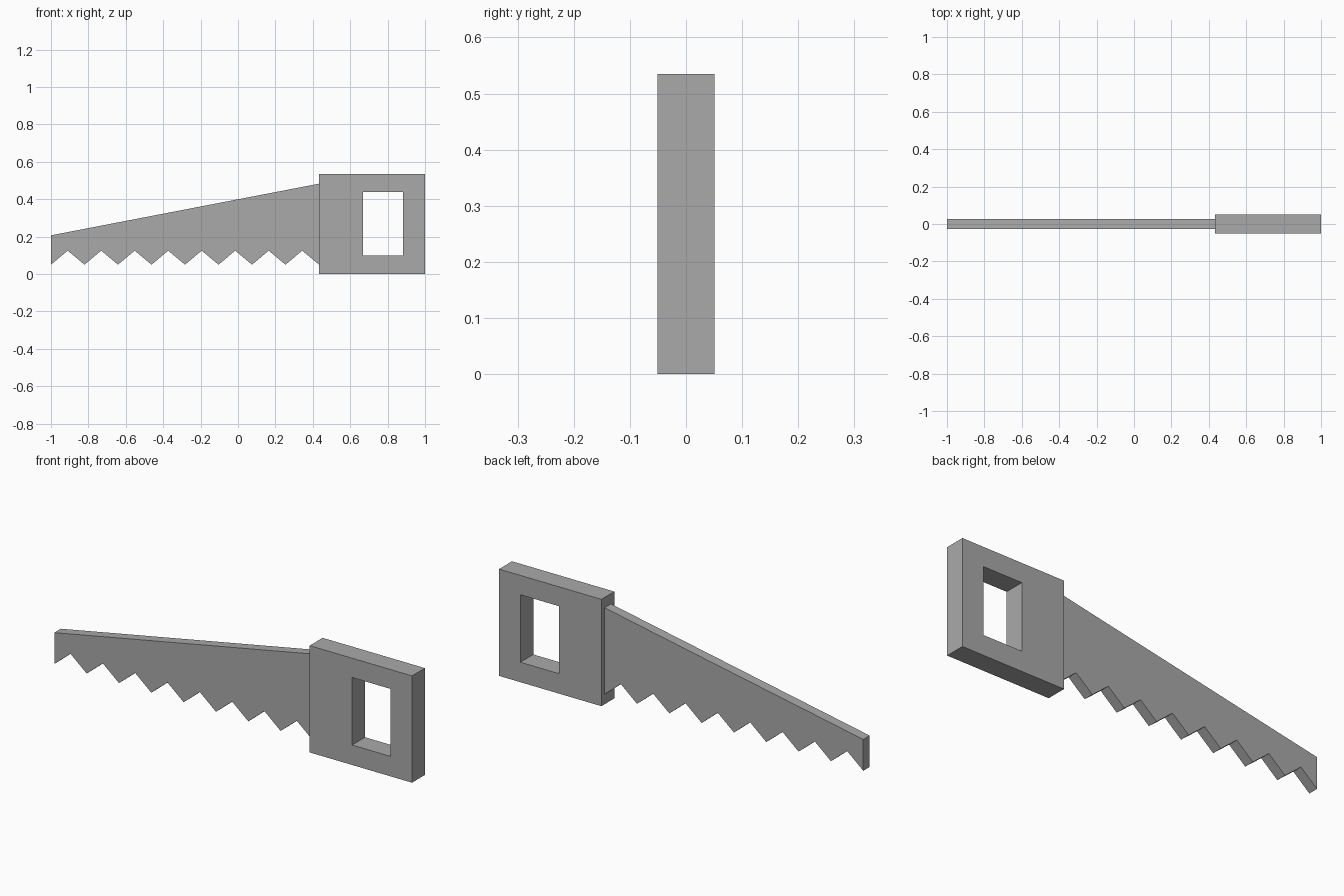
import bpy
import bmesh

if "Cube" in bpy.data.objects:
    bpy.data.objects.remove(bpy.data.objects["Cube"], do_unlink=True)

# Single plain grey
grey = bpy.data.materials.new("plain grey")
grey.use_nodes = True
color = (0.4, 0.4, 0.4, 1)
grey.diffuse_color = color
grey.node_tree.nodes["Principled BSDF"].inputs["Base Color"].default_value = color


def make_object(name, bm):
    bmesh.ops.recalc_face_normals(bm, faces=bm.faces)
    mesh = bpy.data.meshes.new(name)
    bm.to_mesh(mesh)
    bm.free()
    mesh.materials.append(grey)
    obj = bpy.data.objects.new(name, mesh)
    bpy.context.collection.objects.link(obj)
    return obj


def extrude_faces(bm, depth):
    """Give flat faces lying at y = -depth / 2 their full thickness."""
    result = bmesh.ops.extrude_face_region(bm, geom=bm.faces[:], use_keep_orig=True)
    moved = [v for v in result["geom"] if isinstance(v, bmesh.types.BMVert)]
    bmesh.ops.translate(bm, verts=moved, vec=(0, depth, 0))


# Blade: tapered profile with a row of triangular teeth along the bottom
TIP, JOINT, TEETH = -1.0, 0.433, 8
BLADE_DEPTH = 0.051
step = (JOINT - TIP) / (2 * TEETH)
outline = [(TIP + i * step, 0.125 if i % 2 else 0.05) for i in range(2 * TEETH + 1)]
outline += [(JOINT, 0.483), (TIP, 0.207)]
bm = bmesh.new()
bm.faces.new([bm.verts.new((x, -BLADE_DEPTH / 2, z)) for x, z in outline])
extrude_faces(bm, BLADE_DEPTH)
make_object("blade", bm)

# Handle: rectangular frame around the grip opening
HANDLE_DEPTH = 0.102


def rectangle(bm, x0, x1, z0, z1):
    corners = [(x0, z0), (x1, z0), (x1, z1), (x0, z1)]
    return [bm.verts.new((x, -HANDLE_DEPTH / 2, z)) for x, z in corners]


bm = bmesh.new()
outer = rectangle(bm, JOINT, 1.0, 0.0, 0.535)
inner = rectangle(bm, 0.668, 0.882, 0.1, 0.438)
for i in range(4):
    j = (i + 1) % 4
    bm.faces.new((outer[i], outer[j], inner[j], inner[i]))
extrude_faces(bm, HANDLE_DEPTH)
make_object("handle", bm)
